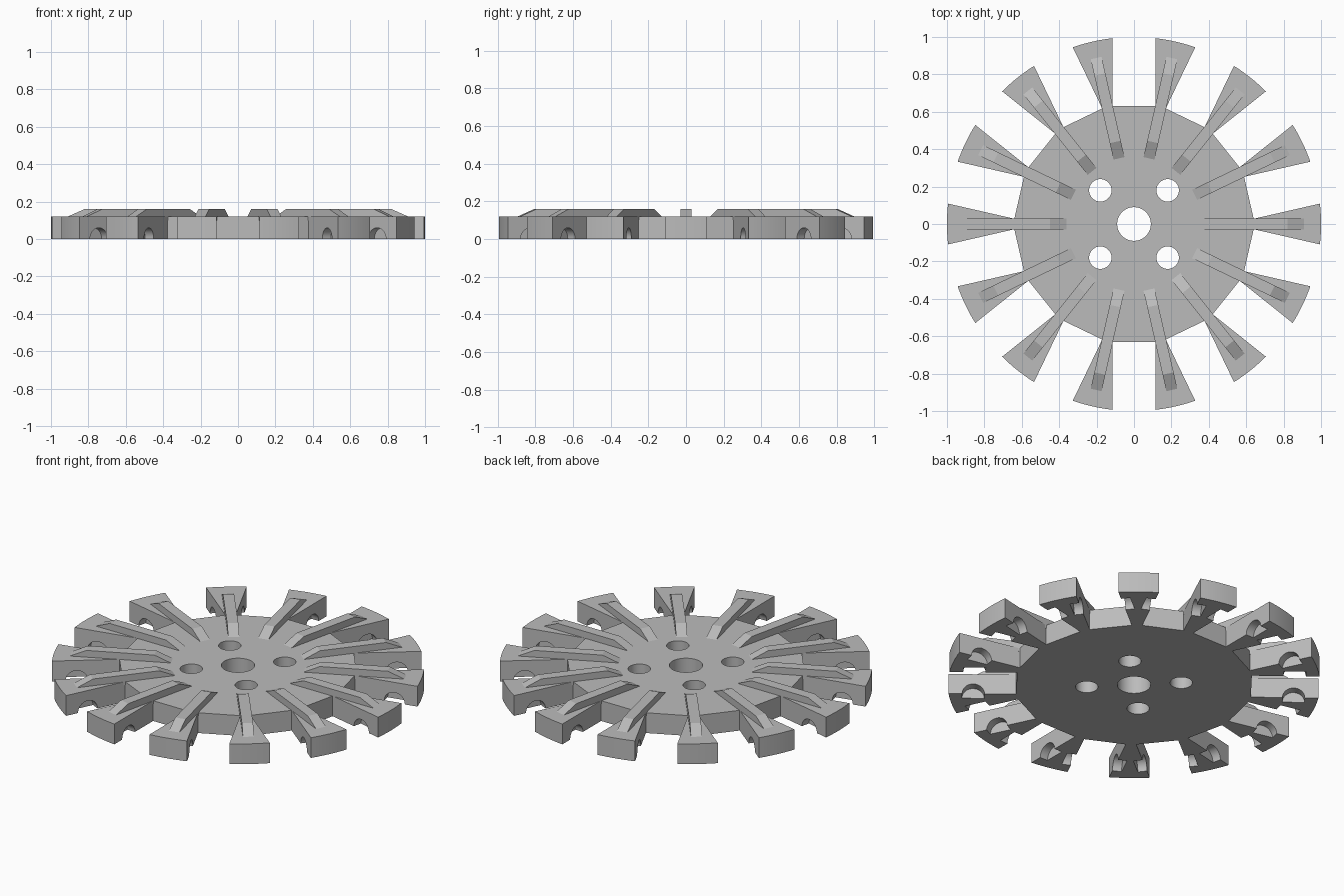
import bpy, bmesh, math
from mathutils import Matrix, Vector

if "Cube" in bpy.data.objects:
    bpy.data.objects.remove(bpy.data.objects["Cube"])

SPOKES = 14
PITCH = 2 * math.pi / SPOKES
HUB_R, OUT_R, SLOT = 0.63, 1.0, 0.115      # hub apothem, outer radius, half slot width
THICK, RIB_TOP, RIB_HALF = 0.12, 0.16, 0.03

grey = bpy.data.materials.new("plain grey")
grey.diffuse_color = (0.5, 0.5, 0.5, 1)
grey.use_nodes = True
grey.node_tree.nodes["Principled BSDF"].inputs["Base Color"].default_value = grey.diffuse_color


def make_object(name, bm):
    bmesh.ops.recalc_face_normals(bm, faces=bm.faces)
    mesh = bpy.data.meshes.new(name)
    bm.to_mesh(mesh)
    bm.free()
    mesh.materials.append(grey)
    obj = bpy.data.objects.new(name, mesh)
    bpy.context.collection.objects.link(obj)
    return obj


def extrude(bm, points, direction):
    face = bm.faces.new([bm.verts.new(p) for p in points])
    new = bmesh.ops.extrude_face_region(bm, geom=[face])["geom"]
    verts = [v for v in new if isinstance(v, bmesh.types.BMVert)]
    bmesh.ops.translate(bm, verts=verts, vec=direction)


def cylinder(bm, radius, depth, matrix, segments=48):
    bmesh.ops.create_cone(bm, cap_ends=True, segments=segments, radius1=radius,
                          radius2=radius, depth=depth, matrix=matrix)


def cut(obj, cutter):
    mod = obj.modifiers.new("cut", 'BOOLEAN')
    mod.operation, mod.solver, mod.object = 'DIFFERENCE', 'EXACT', cutter
    bpy.context.view_layer.objects.active = obj
    bpy.ops.object.modifier_apply(modifier=mod.name)
    bpy.data.objects.remove(cutter)


# slotted disc: flat slot floors alternating with curved spoke ends
outline = []
tip = PITCH / 2 - math.asin(SLOT / OUT_R)   # half angle of a spoke end
for k in range(SPOKES):
    a = k * PITCH
    for i in range(9):
        t = a - tip + 2 * tip * i / 8
        outline.append((OUT_R * math.cos(t), OUT_R * math.sin(t), 0))
    gap = Matrix.Rotation(a + PITCH / 2, 3, 'Z')
    outline += [gap @ Vector((HUB_R, s * SLOT, 0)) for s in (-1, 1)]
bm = bmesh.new()
extrude(bm, outline, (0, 0, THICK))
disc = make_object("slotted_disc", bm)

# centre bore and four bolt holes
bm = bmesh.new()
cylinder(bm, 0.09, 0.5, Matrix())
for x in (-0.18, 0.18):
    for y in (-0.18, 0.18):
        cylinder(bm, 0.06, 0.5, Matrix.Translation((x, y, 0)))
cut(disc, make_object("hole_cutter", bm))

# half-round notches in the lower side walls of every spoke
bm = bmesh.new()
for k in range(SPOKES):
    m = (Matrix.Rotation((k + 0.5) * PITCH, 4, 'Z') @ Matrix.Translation((0.86, 0, 0))
         @ Matrix.Rotation(math.pi / 2, 4, 'X'))
    cylinder(bm, 0.06, 0.33, m, 32)
cut(disc, make_object("notch_cutter", bm))

# raised ribs with sloped ends, one along each spoke
bm = bmesh.new()
profile = [(0.36, THICK), (0.45, RIB_TOP), (0.82, RIB_TOP), (0.91, THICK),
           (0.91, THICK - 0.02), (0.36, THICK - 0.02)]
for k in range(SPOKES):
    rot = Matrix.Rotation(k * PITCH, 3, 'Z')
    extrude(bm, [rot @ Vector((r, -RIB_HALF, z)) for r, z in profile],
            rot @ Vector((0, 2 * RIB_HALF, 0)))
ribs = make_object("spoke_ribs", bm)

# soft curves, crisp edges
bpy.ops.object.select_all(action='DESELECT')
for obj in (disc, ribs):
    obj.select_set(True)
bpy.context.view_layer.objects.active = disc
bpy.ops.object.shade_smooth_by_angle(angle=math.radians(20))
